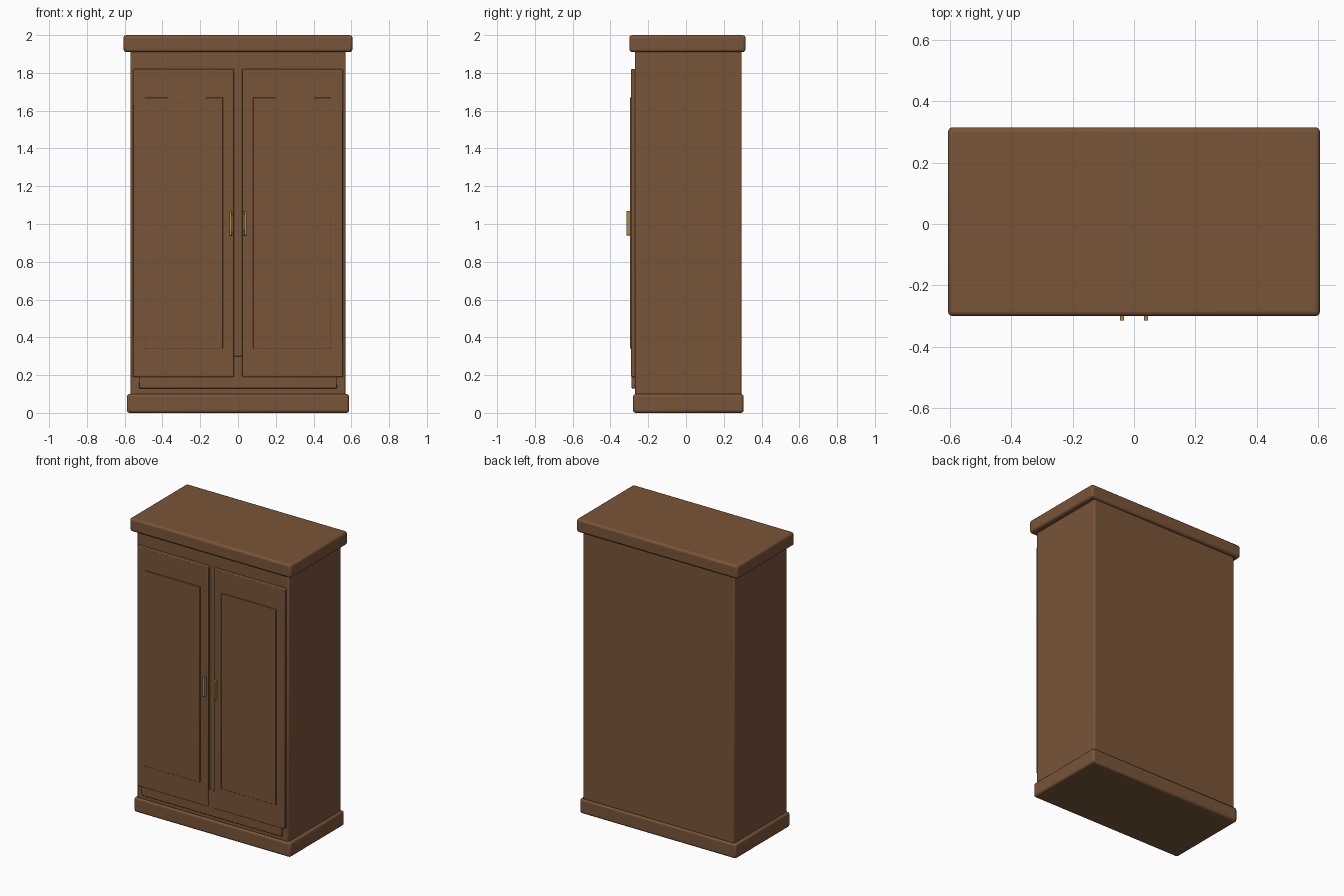
import bpy
import math

if "Cube" in bpy.data.objects:
    bpy.data.objects.remove(bpy.data.objects["Cube"])


def material(name, color):
    m = bpy.data.materials.new(name)
    m.diffuse_color = color
    m.use_nodes = True
    m.node_tree.nodes["Principled BSDF"].inputs["Base Color"].default_value = m.diffuse_color
    return m


wood = material("brown_wood", (0.19, 0.09, 0.04, 1))
brass = material("brass", (0.42, 0.25, 0.06, 1))


def box(name, x, y, z, bevel, mat=wood, segments=2):
    """Bevelled box from (min, max) ranges on each axis."""
    bpy.ops.mesh.primitive_cube_add(
        size=1, location=[(a + b) / 2 for a, b in (x, y, z)])
    ob = bpy.context.object
    ob.name = name
    ob.scale = [b - a for a, b in (x, y, z)]
    bpy.ops.object.transform_apply(location=False, rotation=False, scale=True)
    mod = ob.modifiers.new("rounded_edges", 'BEVEL')
    mod.width = bevel
    mod.segments = segments
    ob.data.materials.append(mat)
    bpy.ops.object.shade_smooth_by_angle(angle=math.radians(30))
    return ob


# Carcass, base and cornice
box("body", (-0.57, 0.57), (-0.27, 0.295), (0.095, 1.915), 0.008)
box("base", (-0.588, 0.588), (-0.28, 0.305), (0.0, 0.1), 0.014, segments=3)
box("cornice", (-0.606, 0.606), (-0.30, 0.315), (1.91, 2.0), 0.015, segments=3)

# Low rail partly hidden behind the doors
box("lower_rail", (-0.525, 0.525), (-0.288, -0.26), (0.13, 0.30), 0.004)

# Mirrored doors with raised panels and handles
for side, s in (("left", -1), ("right", 1)):
    def span(a, b):
        return tuple(sorted((s * a, s * b)))
    box(side + "_door", span(0.02, 0.555), (-0.291, -0.26), (0.19, 1.82), 0.005)
    box(side + "_door_panel", span(0.08, 0.493), (-0.297, -0.28), (0.34, 1.67), 0.003)
    box(side + "_handle", span(0.032, 0.046), (-0.315, -0.285), (0.94, 1.07), 0.002, brass)
